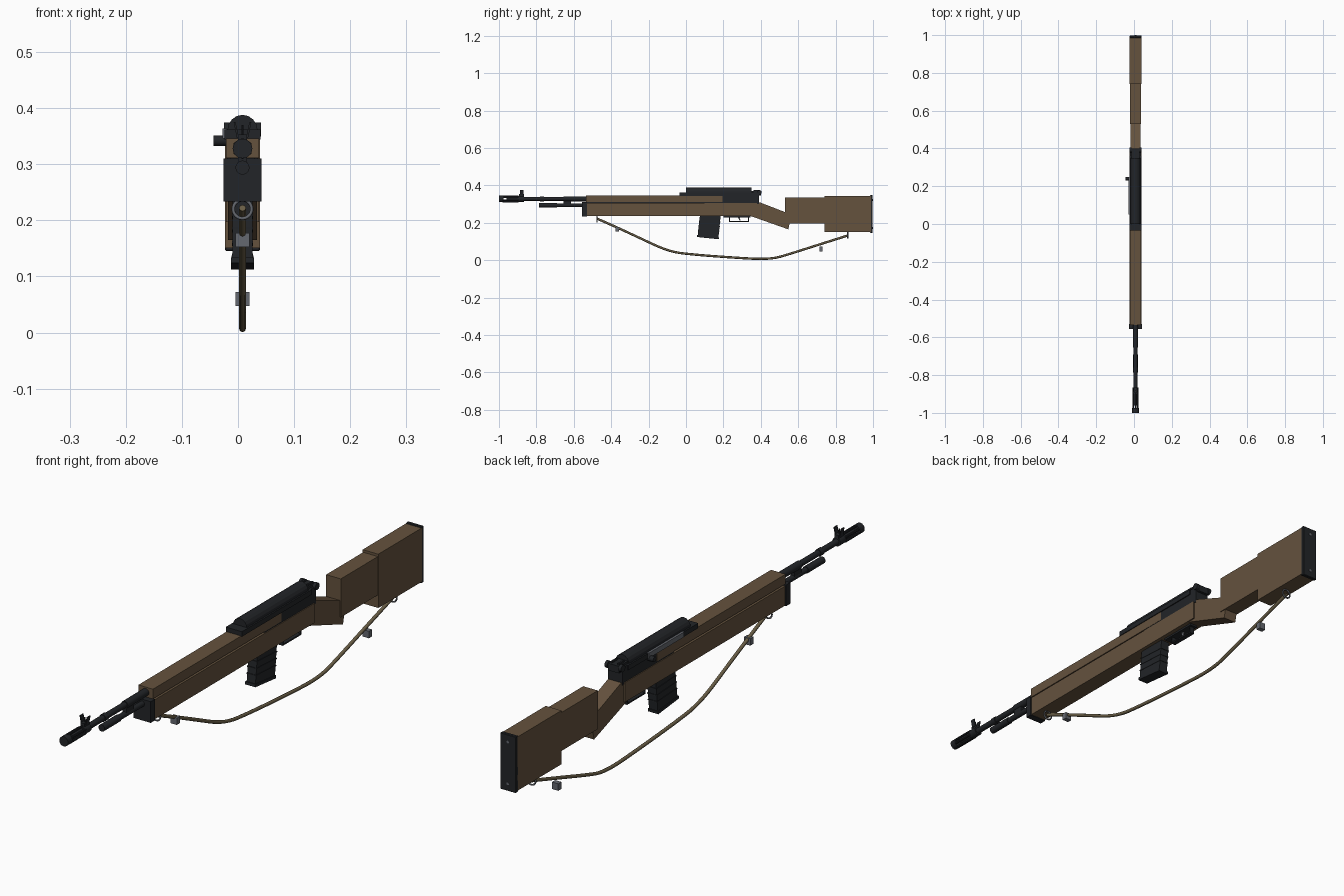
import bpy, bmesh, math
from mathutils import Vector, Matrix

if "Cube" in bpy.data.objects:
    bpy.data.objects.remove(bpy.data.objects["Cube"])

CX = 0.008  # centreline of the body


def material(name, rgb):
    m = bpy.data.materials.new(name)
    m.diffuse_color = (*rgb, 1)
    m.use_nodes = True
    m.node_tree.nodes["Principled BSDF"].inputs["Base Color"].default_value = m.diffuse_color
    return m


WOOD = material("wood", (0.13, 0.085, 0.048))
BLACK = material("black_metal", (0.016, 0.018, 0.021))
STEEL = material("grey_steel", (0.13, 0.14, 0.16))
WEB = material("webbing", (0.14, 0.11, 0.06))


def finish(bm, name, mat, smooth=False):
    bmesh.ops.recalc_face_normals(bm, faces=bm.faces)
    me = bpy.data.meshes.new(name)
    bm.to_mesh(me)
    bm.free()
    me.materials.append(mat)
    ob = bpy.data.objects.new(name, me)
    bpy.context.collection.objects.link(ob)
    if smooth:
        bpy.ops.object.select_all(action='DESELECT')
        ob.select_set(True)
        bpy.context.view_layer.objects.active = ob
        bpy.ops.object.shade_smooth_by_angle(angle=math.radians(35))
    return ob


def box(name, half, y, z, mat, x=CX, bevel=0.0):
    bm = bmesh.new()
    bmesh.ops.create_cube(bm, size=1)
    bmesh.ops.scale(bm, verts=bm.verts, vec=(2 * half, y[1] - y[0], z[1] - z[0]))
    bmesh.ops.translate(bm, verts=bm.verts, vec=(x, sum(y) / 2, sum(z) / 2))
    if bevel:
        bmesh.ops.bevel(bm, geom=bm.edges[:], offset=bevel, segments=1, affect='EDGES')
    return finish(bm, name, mat)


def profile(name, pts, half, mat, x=CX):
    """Extrude a y-z outline across x."""
    bm = bmesh.new()
    f = bm.faces.new([bm.verts.new((x - half, y, z)) for y, z in pts])
    r = bmesh.ops.extrude_face_region(bm, geom=[f])
    vs = [v for v in r["geom"] if isinstance(v, bmesh.types.BMVert)]
    bmesh.ops.translate(bm, verts=vs, vec=(2 * half, 0, 0))
    return finish(bm, name, mat)


def rod(name, a, b, r, mat, sides=16, smooth=True):
    a, b = Vector(a), Vector(b)
    d = b - a
    bm = bmesh.new()
    m = Matrix.Translation((a + b) / 2) @ d.to_track_quat('Z', 'Y').to_matrix().to_4x4()
    bmesh.ops.create_cone(bm, cap_ends=True, segments=sides, radius1=r, radius2=r,
                          depth=d.length, matrix=m)
    return finish(bm, name, mat, smooth)


def along(name, y0, y1, z, r, mat=BLACK, **k):
    return rod(name, (CX, y0, z), (CX, y1, z), r, mat, **k)


# Stock and handguard
box("forestock", 0.031, (-0.54, 0.38), (0.236, 0.306), WOOD)
box("handguard", 0.029, (-0.535, 0.195), (0.311, 0.346), WOOD)
box("handguard_liner", 0.022, (-0.53, 0.19), (0.3, 0.32), BLACK)
profile("stock_wrist", [(0.34, 0.238), (0.547, 0.165), (0.555, 0.2), (0.535, 0.255),
                        (0.395, 0.309), (0.36, 0.305)], 0.026, WOOD)
box("butt_front", 0.029, (0.53, 0.75), (0.197, 0.335), WOOD)
box("butt_rear", 0.031, (0.74, 0.988), (0.151, 0.344), WOOD)
box("butt_plate", 0.031, (0.985, 0.998), (0.145, 0.348), BLACK, bevel=0.002)
for i, z in enumerate((0.172, 0.322)):
    rod(f"butt_screw_{i}", (CX, 0.99, z), (CX, 1.0, z), 0.005, STEEL, 12)
box("forestock_cap", 0.034, (-0.555, -0.53), (0.234, 0.31), BLACK)

# Barrel, gas tube and muzzle
along("barrel", -0.96, -0.3, 0.328, 0.0105)
along("barrel_shank", -0.655, -0.52, 0.328, 0.0135)
along("gas_tube", -0.76, -0.52, 0.294, 0.010)
along("gas_plug", -0.785, -0.69, 0.294, 0.0125)
box("gas_block", 0.008, (-0.655, -0.615), (0.295, 0.325), BLACK)
along("barrel_collar", -0.78, -0.76, 0.328, 0.013)
along("muzzle_ring", -1.0, -0.975, 0.328, 0.0175)
along("muzzle_base", -0.9, -0.865, 0.328, 0.016)
for i in range(6):
    a = math.tau * (i + 0.5) / 6
    x, z = CX + 0.0145 * math.cos(a), 0.328 + 0.0145 * math.sin(a)
    rod(f"muzzle_prong_{i}", (x, -0.98, z), (x, -0.895, z), 0.004, BLACK, 8)

# Front sight with flared ears
box("front_sight_base", 0.008, (-0.893, -0.865), (0.34, 0.353), BLACK)
rod("front_sight_post", (CX, -0.88, 0.35), (CX, -0.88, 0.37), 0.002, BLACK, 8)
for s in (-1, 1):
    e = box(f"front_sight_ear_{s}", 0.0017, (-0.888, -0.87), (0.348, 0.376), BLACK, x=CX + s * 0.0085)
    c = Vector((CX + s * 0.008, 0, 0.348))
    e.data.transform(Matrix.Translation(c) @ Matrix.Rotation(s * 0.2, 4, 'Y') @ Matrix.Translation(-c))

# Receiver
box("receiver_body", 0.028, (0.1, 0.39), (0.3, 0.362), BLACK)
box("receiver_plate", 0.032, (-0.035, 0.36), (0.344, 0.362), BLACK)
bm = bmesh.new()  # domed cover
arc = [(0.027 * math.cos(math.pi * i / 8), 0.36 + 0.028 * math.sin(math.pi * i / 8)) for i in range(9)]
ends = [[bm.verts.new((CX + x, y, z)) for x, z in arc] for y in (0.0, 0.35)]
for i in range(9):
    j = (i + 1) % 9
    bm.faces.new((ends[0][i], ends[0][j], ends[1][j], ends[1][i]))
for e in ends:
    bm.faces.new(e)
finish(bm, "receiver_cover", BLACK)
box("operating_rod", 0.004, (0.05, 0.25), (0.346, 0.364), STEEL, x=-0.024)
rod("bolt_handle", (-0.044, 0.24, 0.342), (-0.015, 0.24, 0.342), 0.0095, BLACK)

# Rear sight
box("rear_sight_base", 0.022, (0.35, 0.4), (0.345, 0.37), BLACK)
rod("rear_sight_axle", (CX - 0.033, 0.392, 0.362), (CX + 0.033, 0.392, 0.362), 0.007, BLACK)
for s in (-1, 1):
    rod(f"rear_sight_knob_{s}", (CX + s * 0.022, 0.392, 0.362), (CX + s * 0.033, 0.392, 0.362), 0.0125, BLACK)
    box(f"rear_sight_ear_{s}", 0.003, (0.362, 0.392), (0.36, 0.376), BLACK, x=CX + s * 0.014)

# Magazine
profile("magazine", [(0.075, 0.245), (0.186, 0.245), (0.173, 0.118), (0.062, 0.128)], 0.0175, BLACK)
profile("magazine_floor", [(0.059, 0.134), (0.176, 0.122), (0.175, 0.112), (0.058, 0.124)], 0.0205, BLACK)
for i, t in enumerate((0.3, 0.5, 0.7)):
    y, z = 0.075 - 0.013 * t, 0.245 - 0.12 * t
    profile(f"magazine_rib_{i}", [(y - 0.002, z + 0.003), (y + 0.113, z - 0.003), (y + 0.113, z - 0.007),
                                  (y - 0.002, z - 0.001)], 0.019, BLACK)

# Trigger group
box("trigger_plate", 0.015, (0.2, 0.345), (0.229, 0.24), BLACK)
box("guard_bottom", 0.009, (0.23, 0.336), (0.204, 0.209), BLACK)
for i, y in enumerate((0.23, 0.331)):
    box(f"guard_post_{i}", 0.009, (y, y + 0.005), (0.204, 0.235), BLACK)
profile("trigger", [(0.278, 0.235), (0.29, 0.235), (0.288, 0.222), (0.293, 0.214), (0.287, 0.213),
                    (0.28, 0.222)], 0.003, STEEL)


# Sling
def curve(name, pts, r, mat, cyclic=False):
    cu = bpy.data.curves.new(name, 'CURVE')
    cu.dimensions = '3D'
    cu.bevel_depth, cu.bevel_resolution = r, 2
    cu.use_fill_caps = True
    sp = cu.splines.new('NURBS')
    sp.points.add(len(pts) - 1)
    for p, c in zip(sp.points, pts):
        p.co = (*c, 1)
    sp.order_u, sp.resolution_u = 3, 5
    sp.use_endpoint_u, sp.use_cyclic_u = not cyclic, cyclic
    cu.materials.append(mat)
    ob = bpy.data.objects.new(name, cu)
    bpy.context.collection.objects.link(ob)


curve("sling", [(CX, y, z) for y, z in ((-0.475, 0.222), (-0.39, 0.185), (-0.25, 0.12), (-0.09, 0.045),
      (0.05, 0.029), (0.25, 0.014), (0.45, 0.003), (0.56, 0.035), (0.7, 0.08), (0.865, 0.132))], 0.0062, WEB)
for name, y, z in (("front_swivel", -0.475, 0.22), ("rear_swivel", 0.865, 0.134)):
    curve(name, [(CX + 0.017 * math.cos(a), y, z + 0.017 * math.sin(a))
                 for a in [math.tau * i / 12 for i in range(12)]], 0.003, STEEL, True)
for name, y, z in (("front_buckle", -0.367, 0.165), ("rear_buckle", 0.722, 0.06)):
    box(name, 0.0125, (y - 0.009, y + 0.009), (z - 0.0125, z + 0.0125), STEEL)
